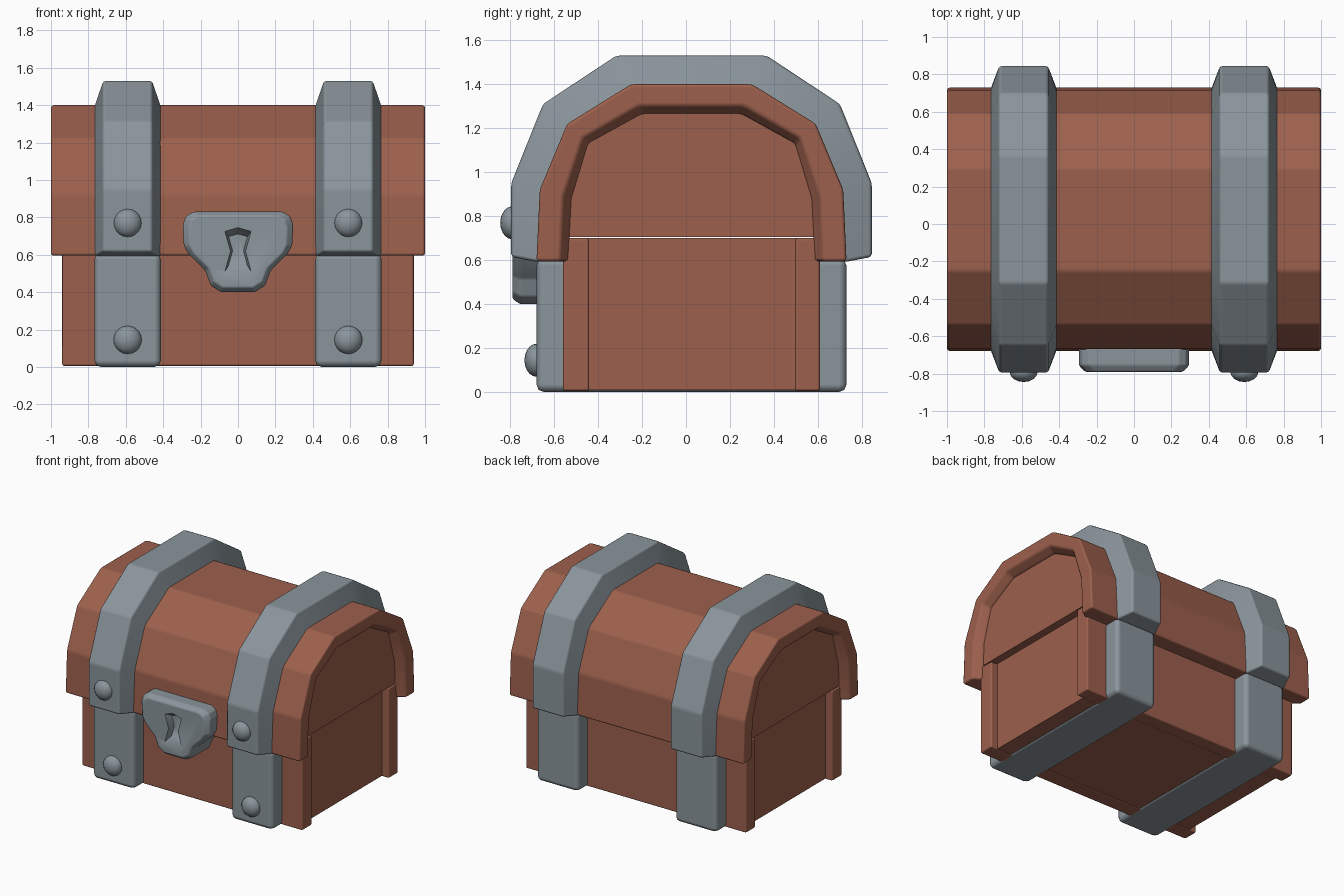
import bpy, bmesh
from mathutils import Vector

if "Cube" in bpy.data.objects:
    bpy.data.objects.remove(bpy.data.objects["Cube"])

CY = 0.025  # chest body is slightly behind the origin


def material(name, rgb):
    m = bpy.data.materials.new(name)
    m.diffuse_color = (*rgb, 1)
    m.use_nodes = True
    m.node_tree.nodes["Principled BSDF"].inputs["Base Color"].default_value = m.diffuse_color
    return m


WOOD = material("red brown wood", (0.335, 0.117, 0.073))
IRON = material("blue grey iron", (0.255, 0.300, 0.330))


def finish(bm, name, mat, bevel=0.0):
    bmesh.ops.recalc_face_normals(bm, faces=bm.faces)
    me = bpy.data.meshes.new(name)
    bm.to_mesh(me)
    bm.free()
    me.materials.append(mat)
    me.shade_smooth() if bevel else me.shade_flat()
    ob = bpy.data.objects.new(name, me)
    bpy.context.collection.objects.link(ob)
    if bevel:
        b = ob.modifiers.new("soft edges", 'BEVEL')
        b.width, b.segments, b.limit_method = bevel, 2, 'ANGLE'
        b.angle_limit = 0.3
        b.harden_normals = True
    return ob


def loft(bm, rings, caps=True):
    loops = [[bm.verts.new(p) for p in r] for r in rings]
    n = len(loops[0])
    for a, b in zip(loops, loops[1:]):
        for i in range(n):
            j = (i + 1) % n
            bm.faces.new((a[i], a[j], b[j], b[i]))
    if caps:
        bm.faces.new(loops[0])
        bm.faces.new(loops[-1])


def box(name, lo, hi, mat, bevel):
    bm = bmesh.new()
    loft(bm, [[(lo[0], lo[1], z), (hi[0], lo[1], z), (hi[0], hi[1], z), (lo[0], hi[1], z)]
              for z in (lo[2], hi[2])])
    return finish(bm, name, mat, bevel)


def mirror_arch(half):
    return [(-y + CY, z) for y, z in half] + [(y + CY, z) for y, z in reversed(half)]


def arch(name, outer, inner, section, x0, mat, bevel):
    """Sweep a section of (blend outer->inner, x) points over the arch."""
    bm = bmesh.new()
    rings = []
    for o, i in zip(mirror_arch(outer), mirror_arch(inner)):
        o, i = Vector(o), Vector(i)
        rings.append([(x0 + x, *o.lerp(i, t)) for t, x in section])
    loft(bm, rings)
    return finish(bm, name, mat, bevel)


# Lid: thick faceted arch with a sloped inner rim, plus recessed end panels
lid_out = [(0.705, 0.595), (0.69, 0.92), (0.565, 1.22), (0.275, 1.40)]
lid_in = [(0.56, 0.595), (0.545, 0.88), (0.47, 1.13), (0.225, 1.265)]
arch("lid", lid_out, lid_in,
     [(0, -1), (0, 1), (0.72, 1), (1, 0.94), (1, -0.94), (0.72, -1)], 0, WOOD, 0.015)
panel = mirror_arch([(0.555, 0.705), (0.55, 0.88), (0.475, 1.135), (0.23, 1.27)])
bm = bmesh.new()
loft(bm, [[(x, y, z) for y, z in panel] for x in (-0.935, 0.935)])
finish(bm, "lid_end_panels", WOOD)

# Body: core with recessed ends, wider front and back walls
box("body_core", (-0.88, -0.52, 0.01), (0.88, 0.57, 0.70), WOOD, 0)
box("front_wall", (-0.94, -0.56, 0.005), (0.94, -0.44, 0.70), WOOD, 0.012)
box("back_wall", (-0.94, 0.495, 0.005), (0.94, 0.61, 0.70), WOOD, 0.012)

# Iron straps and front rivets
strap_out = [(0.82, 0.615), (0.82, 0.95), (0.675, 1.31), (0.342, 1.53)]
strap_in = [(0.69, 0.59), (0.675, 0.92), (0.55, 1.21), (0.27, 1.385)]
for side, x in (("left", -0.59), ("right", 0.59)):
    arch(side + "_lid_strap", strap_out, strap_in,
         [(0, -0.13), (0, 0.13), (1, 0.18), (1, -0.18)], x, IRON, 0.015)
    box(side + "_body_strap", (x - 0.178, -0.68, 0), (x + 0.178, 0.73, 0.61), IRON, 0.035)
    for part, y, z in (("upper", -0.79, 0.77), ("lower", -0.68, 0.145)):
        bm = bmesh.new()
        bmesh.ops.create_uvsphere(bm, u_segments=16, v_segments=10, radius=0.075)
        bmesh.ops.scale(bm, vec=(1, 0.73, 1), verts=bm.verts)
        bmesh.ops.translate(bm, vec=(x, y, z), verts=bm.verts)
        rivet = finish(bm, f"{side}_{part}_rivet", IRON)
        rivet.data.shade_smooth()


# Lock plate with tapered front
def plate(half, steps, zc, name, bevel):
    outline = half + [(-x, z) for x, z in reversed(half) if x > 0]
    bm = bmesh.new()
    loft(bm, [[(x * s, y, zc + (z - zc) * s) for x, z in outline] for y, s in steps])
    return finish(bm, name, IRON, bevel)


lock = plate([(0.24, 0.83), (0.28, 0.805), (0.295, 0.76), (0.29, 0.65), (0.265, 0.605),
              (0.175, 0.515), (0.145, 0.435), (0.09, 0.40)],
             [(-0.55, 1), (-0.755, 1), (-0.79, 0.89)], 0.63, "lock_plate", 0.01)

# Keyhole: flared recess cut into the lock plate
cutter = plate([(0, 0.745), (0.07, 0.725), (0.04, 0.62), (0.07, 0.51)],
               [(-0.83, 1.2), (-0.79, 1), (-0.735, 0.72)], 0.625, "keyhole_cutter", 0)
cutter.hide_render = True
cut = lock.modifiers.new("keyhole", 'BOOLEAN')
cut.object, cut.operation, cut.solver = cutter, 'DIFFERENCE', 'EXACT'
bpy.context.view_layer.objects.active = lock
lock.select_set(True)
for m in [m.name for m in lock.modifiers]:
    bpy.ops.object.modifier_apply(modifier=m)
bpy.data.objects.remove(cutter)
bpy.ops.object.shade_smooth_by_angle(angle=0.5)
